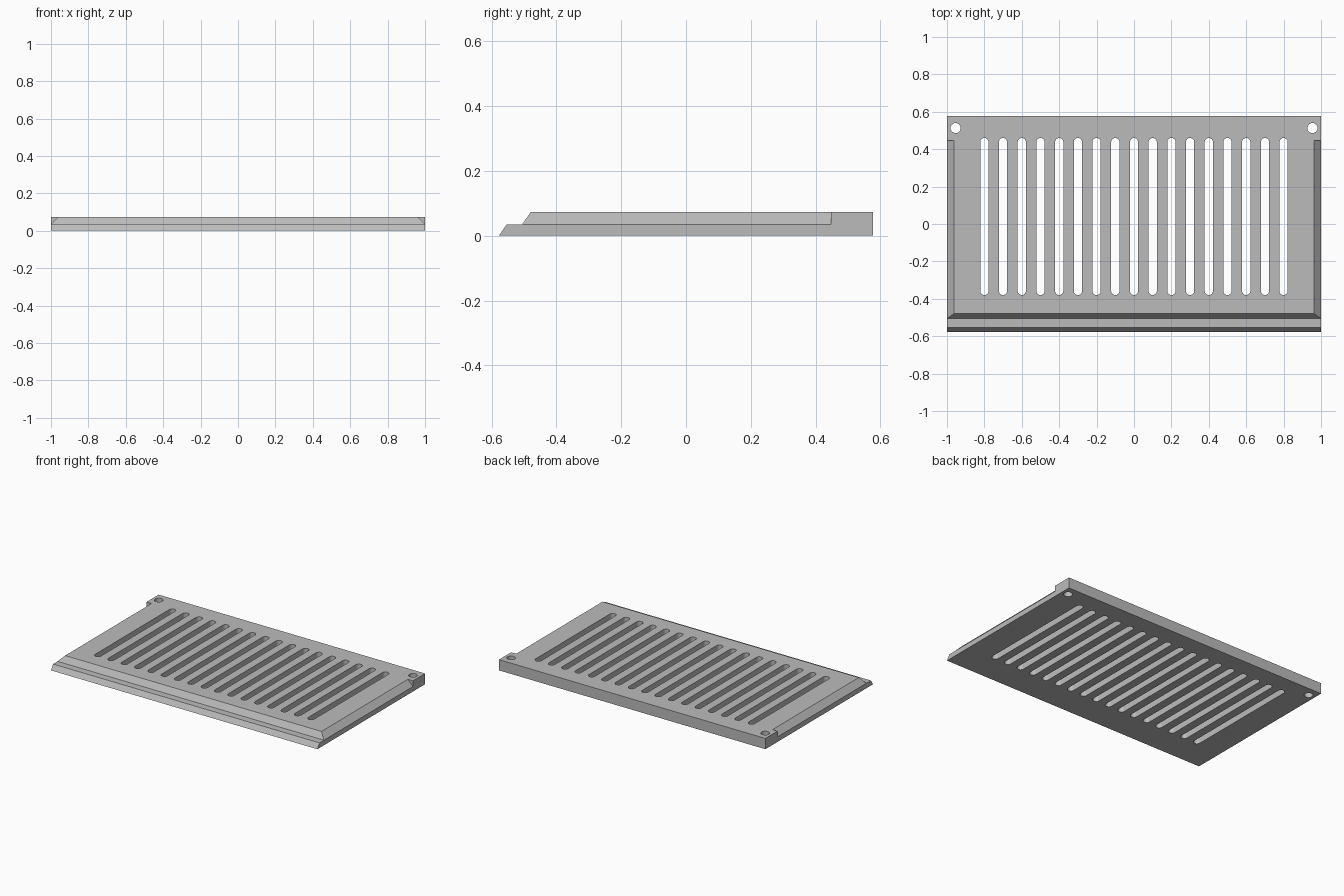
import bpy, bmesh, math
from mathutils import Vector

cube = bpy.data.objects.get("Cube")
if cube:
    bpy.data.objects.remove(cube, do_unlink=True)

grey = bpy.data.materials.new("plain grey")
grey.use_nodes = True
colour = (0.5, 0.5, 0.5, 1)
grey.diffuse_color = colour
grey.node_tree.nodes["Principled BSDF"].inputs["Base Color"].default_value = colour


def add_prism(bm, outline, direction):
    """Extrude a closed outline of 3D points along a direction."""
    face = bm.faces.new([bm.verts.new(p) for p in outline])
    moved = bmesh.ops.extrude_face_region(bm, geom=[face])["geom"]
    bmesh.ops.translate(bm, vec=Vector(direction),
                        verts=[v for v in moved if isinstance(v, bmesh.types.BMVert)])


def make_object(name, bm):
    bmesh.ops.recalc_face_normals(bm, faces=bm.faces)
    mesh = bpy.data.meshes.new(name)
    bm.to_mesh(mesh)
    bm.free()
    mesh.materials.append(grey)
    obj = bpy.data.objects.new(name, mesh)
    bpy.context.collection.objects.link(obj)
    return obj


def slot_outline(x, y_low, y_high, radius, steps=12):
    """Round-ended slot; a plain circle when both ends coincide."""
    points = []
    for centre, start in ((y_high, 0), (y_low, math.pi)):
        last = steps if y_high == y_low else steps + 1
        for i in range(last):
            a = start + math.pi * i / steps
            points.append((x + radius * math.cos(a), centre + radius * math.sin(a), -0.1))
    return points


# Plate with a stepped, sloping front edge
HALF_W, STEP_Z, TOP_Z = 1.0, 0.034, 0.073
profile = [(-0.577, 0), (-0.554, STEP_Z), (-0.506, STEP_Z), (-0.479, TOP_Z),
           (0.577, TOP_Z), (0.577, 0)]
bm = bmesh.new()
add_prism(bm, [(-HALF_W, y, z) for y, z in profile], (2 * HALF_W, 0, 0))
plate = make_object("vent_plate", bm)

# Cutters: sloped side edges stopping short of the back corners
bm = bmesh.new()
for side in (-1, 1):
    slope = [(HALF_W + 0.038, STEP_Z - 0.039), (HALF_W - 0.076, TOP_Z + 0.039),
             (HALF_W + 0.038, TOP_Z + 0.039)]
    add_prism(bm, [(side * x, -0.7, z) for x, z in slope], (0, 1.147, 0))
edge_cutter = make_object("edge_cutter", bm)

# Cutters: row of slots and the two back screw holes
bm = bmesh.new()
for i in range(-8, 9):
    add_prism(bm, slot_outline(i * 0.1, -0.358, 0.438, 0.022), (0, 0, 0.3))
for side in (-1, 1):
    add_prism(bm, slot_outline(side * 0.954, 0.513, 0.513, 0.027), (0, 0, 0.3))
hole_cutter = make_object("hole_cutter", bm)

# Cut the plate
bpy.context.view_layer.objects.active = plate
for cutter in (edge_cutter, hole_cutter):
    cutter.hide_render = True
    mod = plate.modifiers.new(cutter.name, "BOOLEAN")
    mod.operation, mod.solver, mod.object = "DIFFERENCE", "EXACT", cutter
    bpy.ops.object.modifier_apply(modifier=mod.name)
    bpy.data.objects.remove(cutter, do_unlink=True)

# Smooth the round slot ends, keep the edges sharp
bpy.ops.object.select_all(action="DESELECT")
plate.select_set(True)
bpy.ops.object.shade_smooth_by_angle(angle=math.radians(30))
